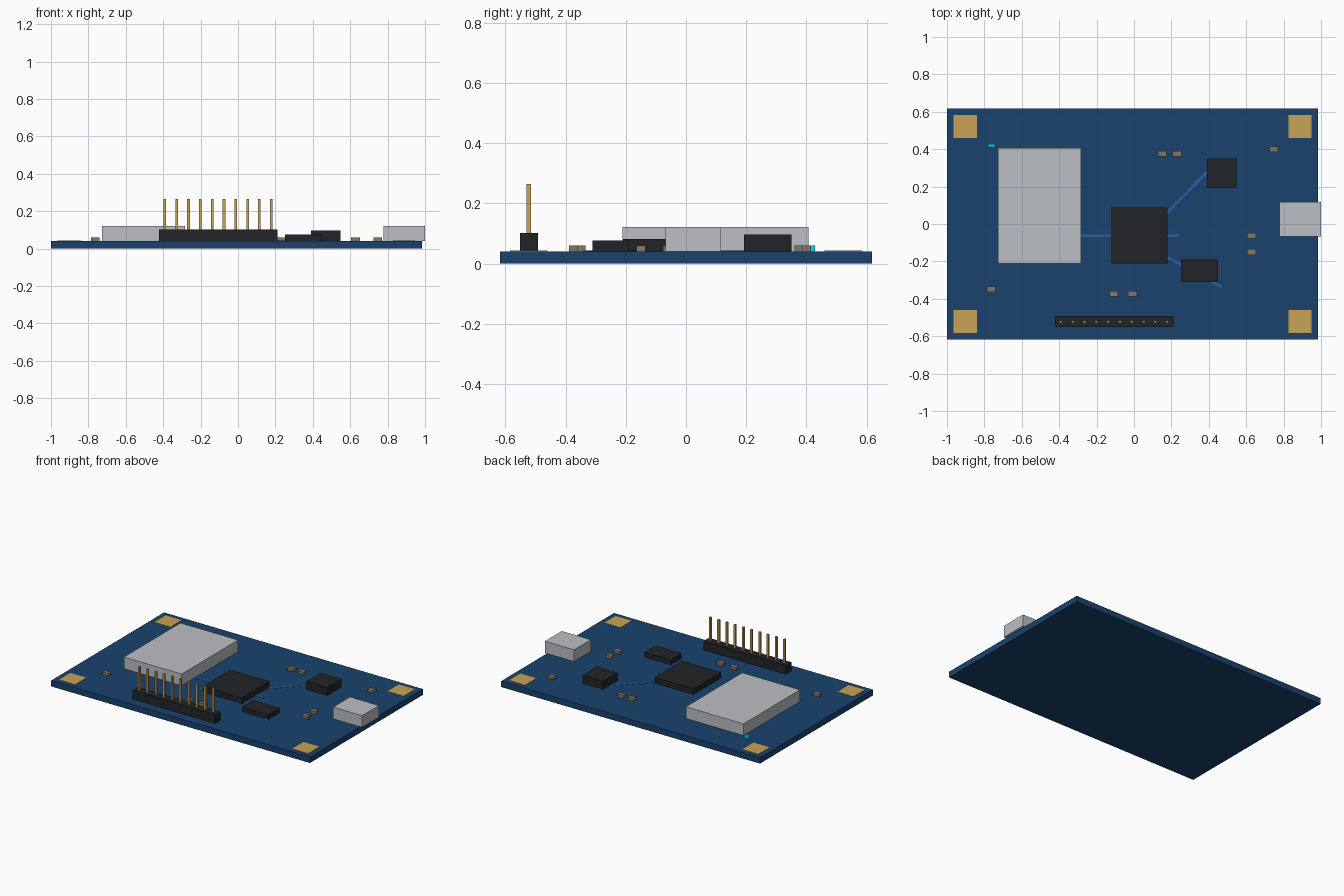
import bpy
import math


def mat(name, r, g, b):
    m = bpy.data.materials.new(name)
    m.diffuse_color = (r, g, b, 1)
    return m


BLUE = mat("board_blue", 0.010, 0.055, 0.155)
TRACE = mat("trace_blue", 0.02, 0.12, 0.38)
BLACK = mat("chip_black", 0.016, 0.017, 0.02)
METAL = mat("metal", 0.50, 0.52, 0.55)
GOLD = mat("gold", 0.58, 0.37, 0.09)
BROWN = mat("capacitor_brown", 0.24, 0.19, 0.125)
CYAN = mat("led_cyan", 0.0, 0.75, 0.85)


def box(name, x0, x1, y0, y1, z0, z1, material, angle=0):
    bpy.ops.mesh.primitive_cube_add(
        size=1, location=((x0 + x1) / 2, (y0 + y1) / 2, (z0 + z1) / 2), rotation=(0, 0, angle))
    o = bpy.context.object
    o.name = name
    o.scale = (x1 - x0, y1 - y0, z1 - z0)
    o.data.materials.append(material)
    return o


def trace(name, ax, ay, bx, by):
    cx, cy = (ax + bx) / 2, (ay + by) / 2
    length = math.hypot(bx - ax, by - ay)
    box(name, cx - length / 2, cx + length / 2, cy - 0.007, cy + 0.007,
        TOP - 0.002, TOP + 0.002, TRACE, math.atan2(by - ay, bx - ax))


TOP = 0.041

# Board
box("circuit_board", -1, 0.985, -0.618, 0.618, 0, TOP, BLUE)

# Corner mounting pads
for x in (-0.902, 0.887):
    for y in (-0.522, 0.522):
        box("mounting_pad", x - 0.062, x + 0.062, y - 0.062, y + 0.062, TOP - 0.002, TOP + 0.002, GOLD)

# Metal shield and edge connector
box("radio_shield", -0.727, -0.284, -0.211, 0.407, TOP, 0.122, METAL)
box("edge_connector", 0.777, 1.0, -0.068, 0.117, TOP, 0.122, METAL)

# Chips
box("main_chip", -0.12, 0.178, -0.21, 0.089, TOP, 0.081, BLACK)
box("power_chip", 0.39, 0.549, 0.193, 0.351, TOP, 0.096, BLACK)
box("memory_chip", 0.25, 0.45, -0.31, -0.19, TOP, 0.076, BLACK)

# Copper traces
trace("trace_shield", -0.30, -0.062, 0.24, -0.062)
trace("trace_power", 0.10, -0.018, 0.41, 0.298)
trace("trace_memory", 0.10, -0.135, 0.468, -0.336)

# Header strip with ten pins
box("header_base", -0.422, 0.21, -0.551, -0.491, TOP, 0.102, BLACK)
for i in range(10):
    x = -0.391 + i * 0.0632
    box("header_pin", x - 0.007, x + 0.007, -0.529, -0.515, 0.10, 0.265, GOLD)

# Small capacitors
for x, y in ((0.151, 0.375), (0.23, 0.375), (0.747, 0.4), (0.628, -0.062),
             (0.628, -0.15), (-0.108, -0.373), (-0.008, -0.373), (-0.763, -0.348)):
    box("capacitor", x - 0.023, x + 0.023, y - 0.015, y + 0.015, TOP, 0.06, BROWN)

# Status light
box("status_light", -0.781, -0.744, 0.411, 0.429, TOP, 0.06, CYAN)
